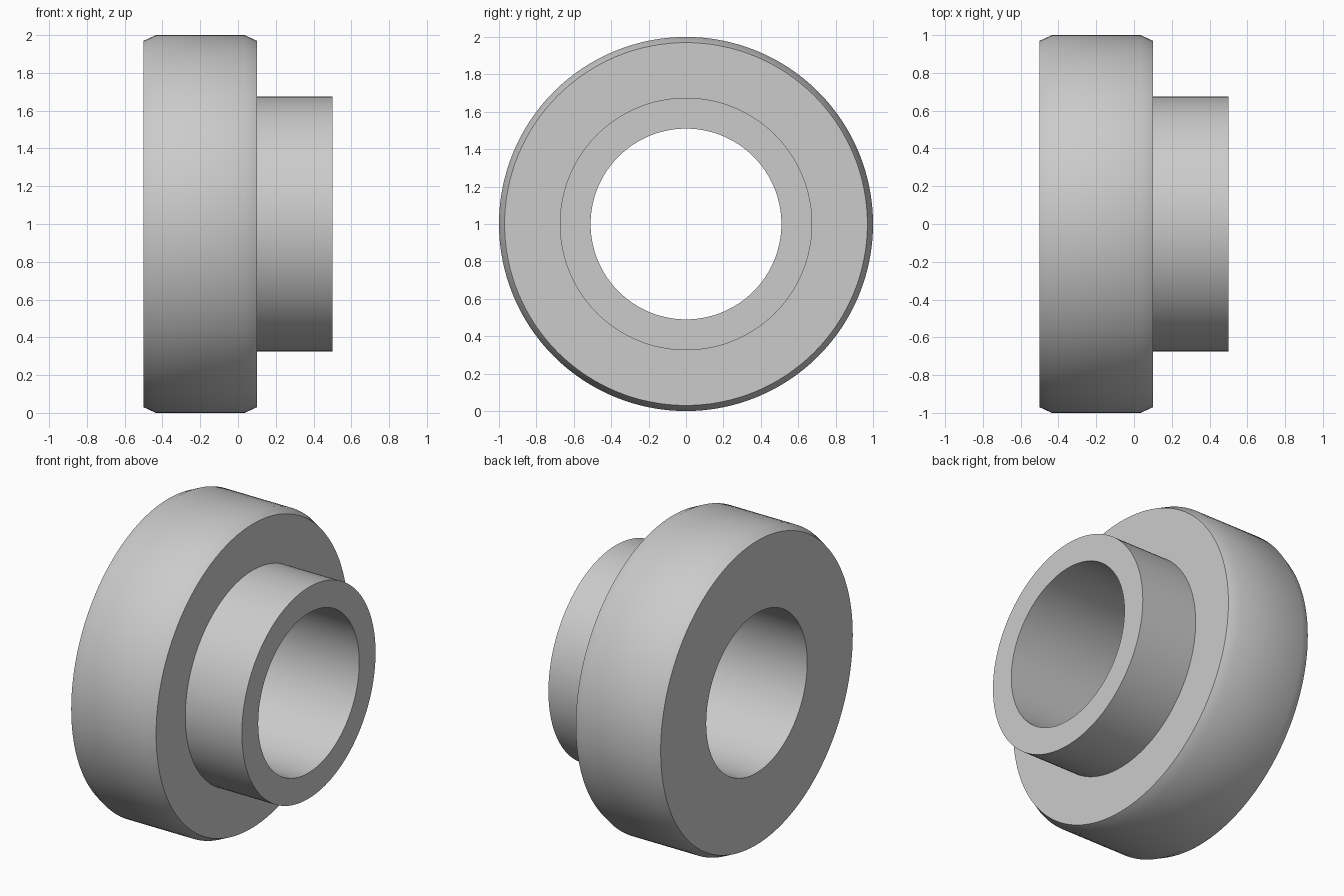
import bpy, bmesh, math
from mathutils import Matrix

cube = bpy.data.objects.get("Cube")
if cube:
    bpy.data.objects.remove(cube, do_unlink=True)

SEGMENTS = 128
AXIS_HEIGHT = 1.0

# Brushed grey metal
grey = bpy.data.materials.new("grey_metal")
grey.use_nodes = True
colour = (0.6, 0.6, 0.6, 1)
grey.diffuse_color = colour
grey.node_tree.nodes["Principled BSDF"].inputs["Base Color"].default_value = colour

# Closed cross-section (x, radius): bore, hub, wheel face, chamfered rim
profile = [
    (-0.5, 0.51), (0.5, 0.51), (0.5, 0.675), (0.1, 0.675),
    (0.1, 0.97), (0.035, 1.0), (-0.435, 1.0), (-0.5, 0.97),
]

# Turn the cross-section around the x axis
bm = bmesh.new()
rings = []
for i in range(SEGMENTS):
    turn = Matrix.Rotation(math.tau * i / SEGMENTS, 3, "X")
    rings.append([bm.verts.new(turn @ Matrix.Translation((x, 0, r)).translation)
                  for x, r in profile])
for i, ring in enumerate(rings):
    following = rings[(i + 1) % SEGMENTS]
    for j in range(len(profile)):
        k = (j + 1) % len(profile)
        bm.faces.new((ring[j], ring[k], following[k], following[j]))
bmesh.ops.recalc_face_normals(bm, faces=bm.faces)

mesh = bpy.data.meshes.new("flanged_bushing")
bm.to_mesh(mesh)
bm.free()
mesh.materials.append(grey)
bushing = bpy.data.objects.new("flanged_bushing", mesh)
bushing.location.z = AXIS_HEIGHT
bpy.context.collection.objects.link(bushing)

# Smooth the round walls, keep the flat faces crisp
bpy.context.view_layer.objects.active = bushing
bushing.select_set(True)
bpy.ops.object.shade_smooth_by_angle(angle=math.radians(30))
